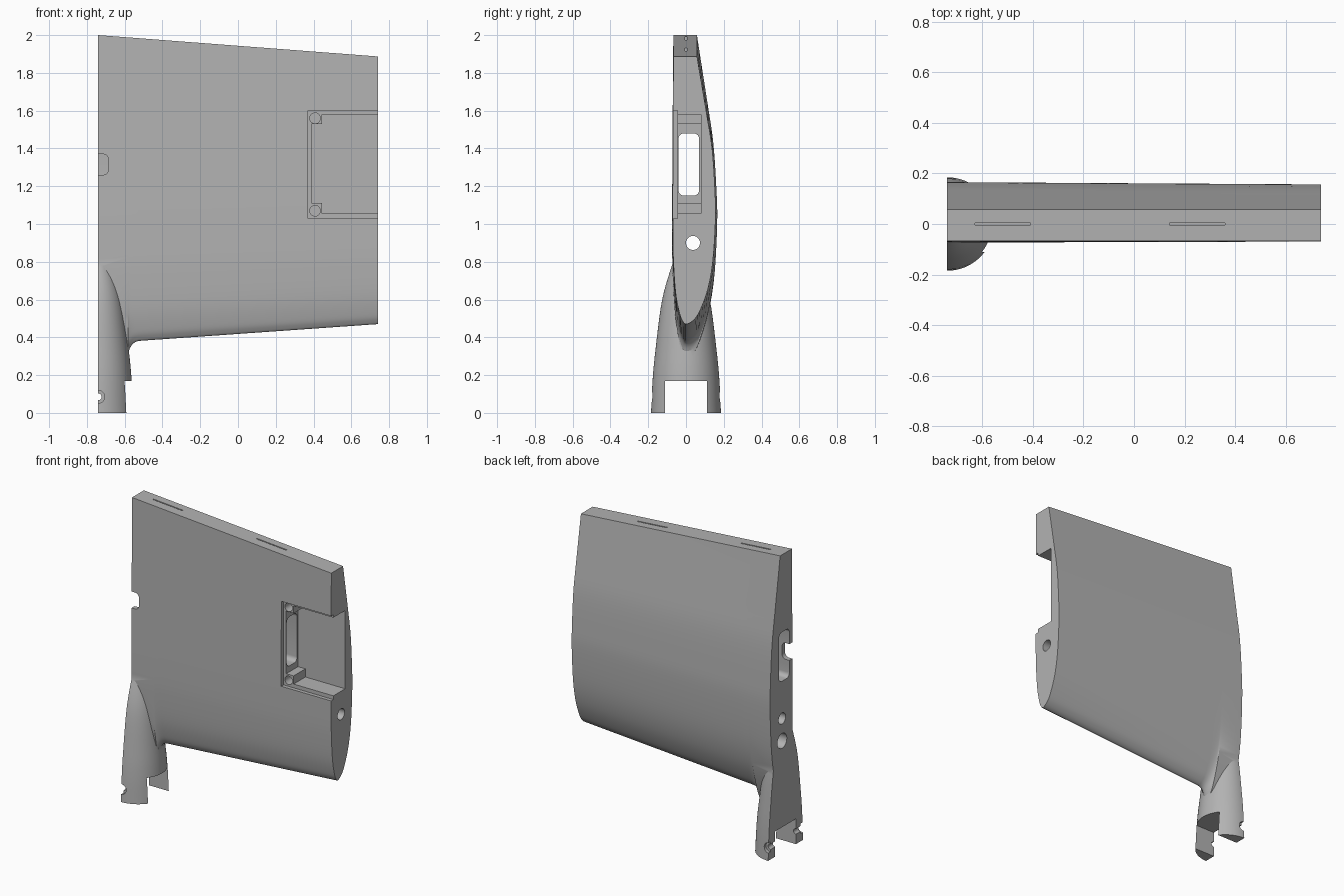
import bpy, bmesh, math
from mathutils import Vector, Matrix

cube = bpy.data.objects.get("Cube")
if cube:
    bpy.data.objects.remove(cube, do_unlink=True)

grey = bpy.data.materials.new("plain grey")
grey.use_nodes = True
GREY = (0.45, 0.45, 0.45, 1)
grey.diffuse_color = GREY
grey.node_tree.nodes["Principled BSDF"].inputs["Base Color"].default_value = GREY

ROOT, TIP = -0.74, 0.74


def add_object(name, bm):
    bmesh.ops.recalc_face_normals(bm, faces=bm.faces)
    mesh = bpy.data.meshes.new(name)
    bm.to_mesh(mesh)
    bm.free()
    mesh.materials.append(grey)
    obj = bpy.data.objects.new(name, mesh)
    bpy.context.collection.objects.link(obj)
    return obj


def loft(name, rings):
    """Skin a list of closed rings and cap both ends."""
    bm = bmesh.new()
    loops = [[bm.verts.new(p) for p in ring] for ring in rings]
    n = len(loops[0])
    for a, b in zip(loops, loops[1:]):
        for i in range(n):
            j = (i + 1) % n
            bm.faces.new((a[i], a[j], b[j], b[i]))
    bm.faces.new(loops[0])
    bm.faces.new(loops[-1])
    return add_object(name, bm)


def smooth_path(points, steps):
    """Catmull-Rom interpolation through the points."""
    pts = [Vector(p) for p in points]
    pts = [2 * pts[0] - pts[1]] + pts + [2 * pts[-1] - pts[-2]]
    out = []
    for a, b, c, d in zip(pts, pts[1:], pts[2:], pts[3:]):
        for i in range(steps):
            u = i / steps
            out.append(0.5 * (2 * b + (c - a) * u + (2 * a - 5 * b + 4 * c - d) * u ** 2
                              + (3 * b - a - 3 * c + d) * u ** 3))
    return out + [pts[-2]]


def box(name, x, y, z, round_axis=None, radius=0.03):
    bm = bmesh.new()
    size = Vector((x[1] - x[0], y[1] - y[0], z[1] - z[0]))
    mid = Vector((x[0] + x[1], y[0] + y[1], z[0] + z[1])) / 2
    bmesh.ops.create_cube(bm, size=1, matrix=Matrix.Translation(mid) @ Matrix.Diagonal(size).to_4x4())
    if round_axis is not None:
        edges = [e for e in bm.edges
                 if abs((e.verts[0].co - e.verts[1].co)[round_axis]) > 1e-4]
        bmesh.ops.bevel(bm, geom=edges, offset=radius, segments=6, profile=0.5, affect='EDGES')
    return add_object(name, bm)


def rod(name, axis, start, end, radius):
    """Cylinder along x or y between two points."""
    a, b = Vector(start), Vector(end)
    turn = Matrix.Rotation(math.pi / 2, 4, 'Y' if axis == 'x' else 'X')
    bm = bmesh.new()
    bmesh.ops.create_cone(bm, cap_ends=True, segments=32, radius1=radius, radius2=radius,
                          depth=(b - a).length, matrix=Matrix.Translation((a + b) / 2) @ turn)
    return add_object(name, bm)


def combine(target, other, operation):
    mod = target.modifiers.new(operation.lower(), 'BOOLEAN')
    mod.operation, mod.solver, mod.object = operation, 'EXACT', other
    bpy.context.view_layer.objects.active = target
    bpy.ops.object.modifier_apply(modifier=mod.name)
    bpy.data.objects.remove(other, do_unlink=True)


# Wing section: (thickness offset, chord fraction from nose to blunt edge)
section = smooth_path([
    (0.058, 1), (0.11, 0.783), (0.139, 0.65), (0.153, 0.5), (0.156, 0.395), (0.142, 0.235),
    (0.114, 0.127), (0.07, 0.045), (0.035, 0.012), (0, 0), (-0.018, 0.012), (-0.034, 0.04),
    (-0.053, 0.106), (-0.064, 0.2), (-0.069, 0.315), (-0.069, 0.6), (-0.067, 1)], 5)


def station(x, drop):
    k = (TIP - x) / (TIP - ROOT)
    nose, tail = 0.47 - 0.104 * k, 1.887 + 0.113 * k
    ring = []
    for y, t in section:
        z = nose + t * (tail - nose) - drop * max(0, 1 - t) ** 8
        ring.append((x, y * (1 + 0.07 * k * (1 - t * t)), z))
    return ring


# Wing panel, its nose flaring down in a fillet towards the body
fillet = [(-0.76, 0.09), (-0.583, 0.09), (-0.58, 0.058), (-0.572, 0.035),
          (-0.56, 0.016), (-0.545, 0.005), (-0.525, 0)]
wing = loft("wing_panel", [station(x, d) for x, d in fillet + [(TIP, 0)]])

# Rounded body under the root
outline = smooth_path([(0.185, 0), (0.177, 0.17), (0.162, 0.33), (0.126, 0.6),
                       (0.068, 0.8), (0.012, 0.96)], 6)
SIDES = 96
body = loft("root_body", [[(ROOT + r * math.cos(2 * math.pi * i / SIDES),
                            r * math.sin(2 * math.pi * i / SIDES), z) for i in range(SIDES)]
                          for r, z in outline])
combine(wing, body, 'UNION')

cutters = [
    # flat root face and the fork at the foot
    box("root_trim", (-1.2, ROOT), (-1, 1), (-1, 3)),
    box("fork_gap", (-1, 0), (-0.11, 0.11), (-0.1, 0.17)),
    # wiring channel, joiner holes and root notch
    box("channel", (-0.9, 0.42), (-0.04, 0.07), (1.15, 1.48), 0),
    rod("long_hole", 'x', (-1, 0.037, 0.9), (1, 0.037, 0.9), 0.037),
    rod("root_hole", 'x', (-1, 0.037, 0.75), (-0.45, 0.037, 0.75), 0.05),
    box("root_notch", (-0.85, -0.685), (-0.2, 0), (1.26, 1.37), 1),
    # equipment bay with a shallow lip
    box("bay_lip", (0.37, 0.9), (-0.2, -0.045), (1.03, 1.6)),
    box("bay_main", (0.445, 0.9), (-0.1, 0.08), (1.055, 1.58)),
    box("bay_inner", (0.39, 0.46), (-0.1, 0.08), (1.11, 1.53)),
    # fork pin hole
    rod("pin_hole", 'y', (ROOT, -0.4, 0.085), (ROOT, 0.4, 0.085), 0.018),
]
for z in (1.07, 1.56):
    cutters.append(rod("screw_hole", 'y', (0.408, -0.1, z), (0.408, 0.04, z), 0.028))
for side in (-1, 1):
    cutters.append(rod("pin_recess", 'y', (ROOT, side * 0.16, 0.085), (ROOT, side * 0.4, 0.085), 0.034))
for x in (-0.63, 0.14):
    cutters.append(box("hinge_slot", (x, x + 0.22), (-0.004, 0.004), (1.8, 2.2)))
for cutter in cutters:
    combine(wing, cutter, 'DIFFERENCE')

bpy.ops.object.select_all(action='DESELECT')
wing.select_set(True)
bpy.context.view_layer.objects.active = wing
bpy.ops.object.shade_smooth_by_angle(angle=math.radians(25))
